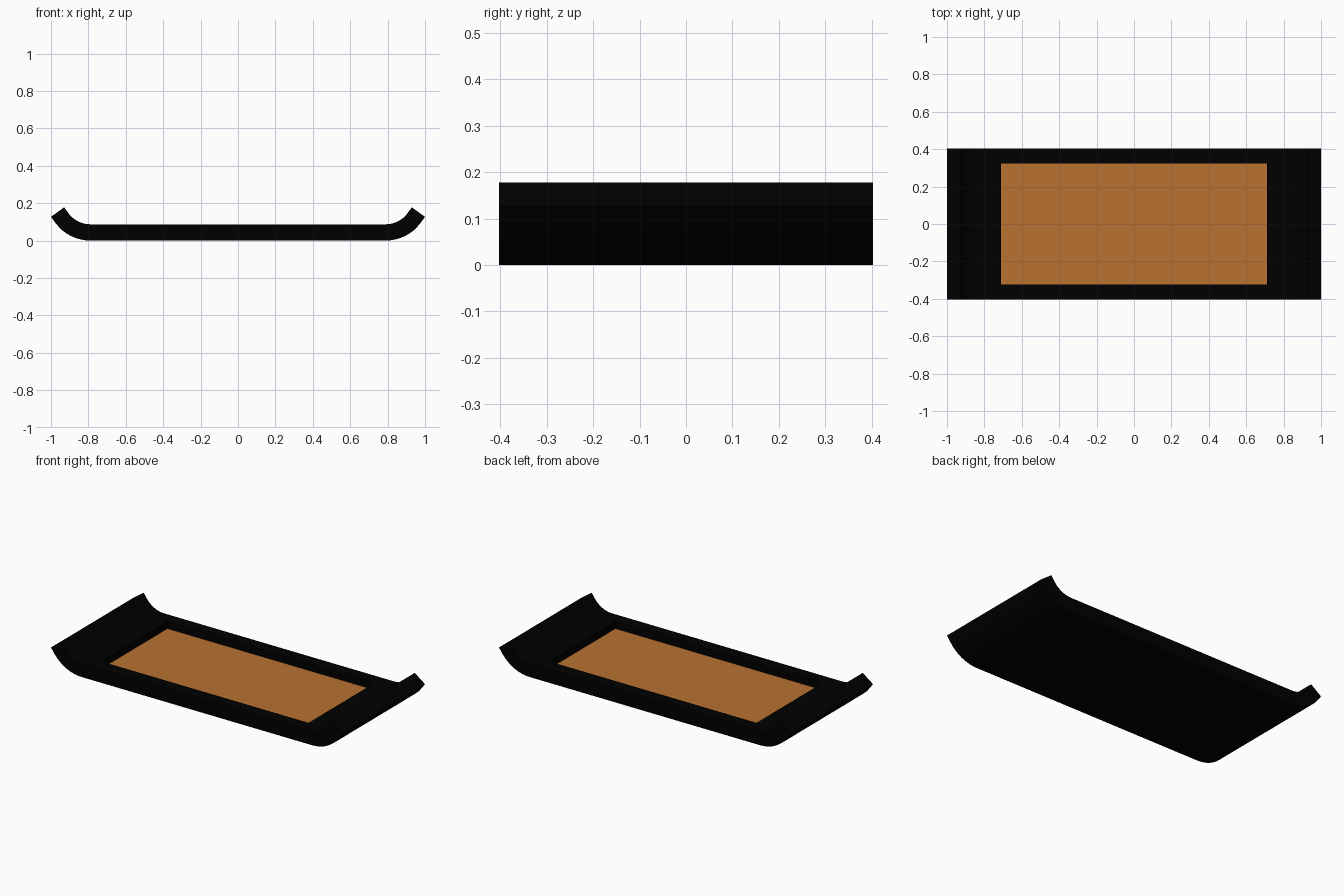
import bpy
import bmesh
from math import sin, cos, radians

if "Cube" in bpy.data.objects:
    bpy.data.objects.remove(bpy.data.objects["Cube"], do_unlink=True)

FLAT, HALF_DEPTH, THICK = 0.79, 0.403, 0.087   # flat half length, half depth, board thickness
RADIUS, BEND, LIP = 0.231, radians(54), 0.039  # curled ends
STEPS = 8
RIM, RECESS = 0.08, 0.043                      # border width and recess depth


def make_material(name, rgb):
    mat = bpy.data.materials.new(name)
    mat.use_nodes = True
    mat.diffuse_color = (*rgb, 1)
    bsdf = mat.node_tree.nodes["Principled BSDF"]
    bsdf.inputs["Base Color"].default_value = (*rgb, 1)
    return mat


black = make_material("black lacquer", (0, 0, 0))
wood = make_material("warm wood", (0.48, 0.171, 0.032))

# Curled end profile: (x, z, bend angle) along the underside, then a straight lip
end = []
for i in range(STEPS + 1):
    a = BEND * i / STEPS
    end.append((FLAT + RADIUS * sin(a), RADIUS * (1 - cos(a)), a))
x, z, a = end[-1]
end.append((x + LIP * cos(a), z + LIP * sin(a), a))
path = [(-x, z, -a) for x, z, a in reversed(end)] + end

# Tray body: a ring of four corners at each profile station, bridged with quads
bm = bmesh.new()
rings = []
for x, z, a in path:
    top = (x - THICK * sin(a), z + THICK * cos(a))
    corners = [(x, -HALF_DEPTH, z), (x, HALF_DEPTH, z),
               (top[0], HALF_DEPTH, top[1]), (top[0], -HALF_DEPTH, top[1])]
    rings.append([bm.verts.new(c) for c in corners])
for r, s in zip(rings, rings[1:]):
    for i in range(4):
        j = (i + 1) % 4
        bm.faces.new((r[i], r[j], s[j], s[i]))
bm.faces.new(rings[0])
bm.faces.new(rings[-1])
bmesh.ops.recalc_face_normals(bm, faces=bm.faces)

# Recessed panel: border inset, then a second loop dropped to form the walls
bm.normal_update()
floor = max((f for f in bm.faces if f.normal.z > 0.99), key=lambda f: f.calc_area())
bmesh.ops.inset_region(bm, faces=[floor], thickness=RIM, use_even_offset=True)
bmesh.ops.inset_region(bm, faces=[floor], thickness=0, depth=0)
for v in floor.verts:
    v.co.z = THICK - RECESS
floor.material_index = 1
bm.normal_update()

mesh = bpy.data.meshes.new("tray")
bm.to_mesh(mesh)
bm.free()
mesh.materials.append(black)
mesh.materials.append(wood)
tray = bpy.data.objects.new("tray", mesh)
bpy.context.collection.objects.link(tray)
